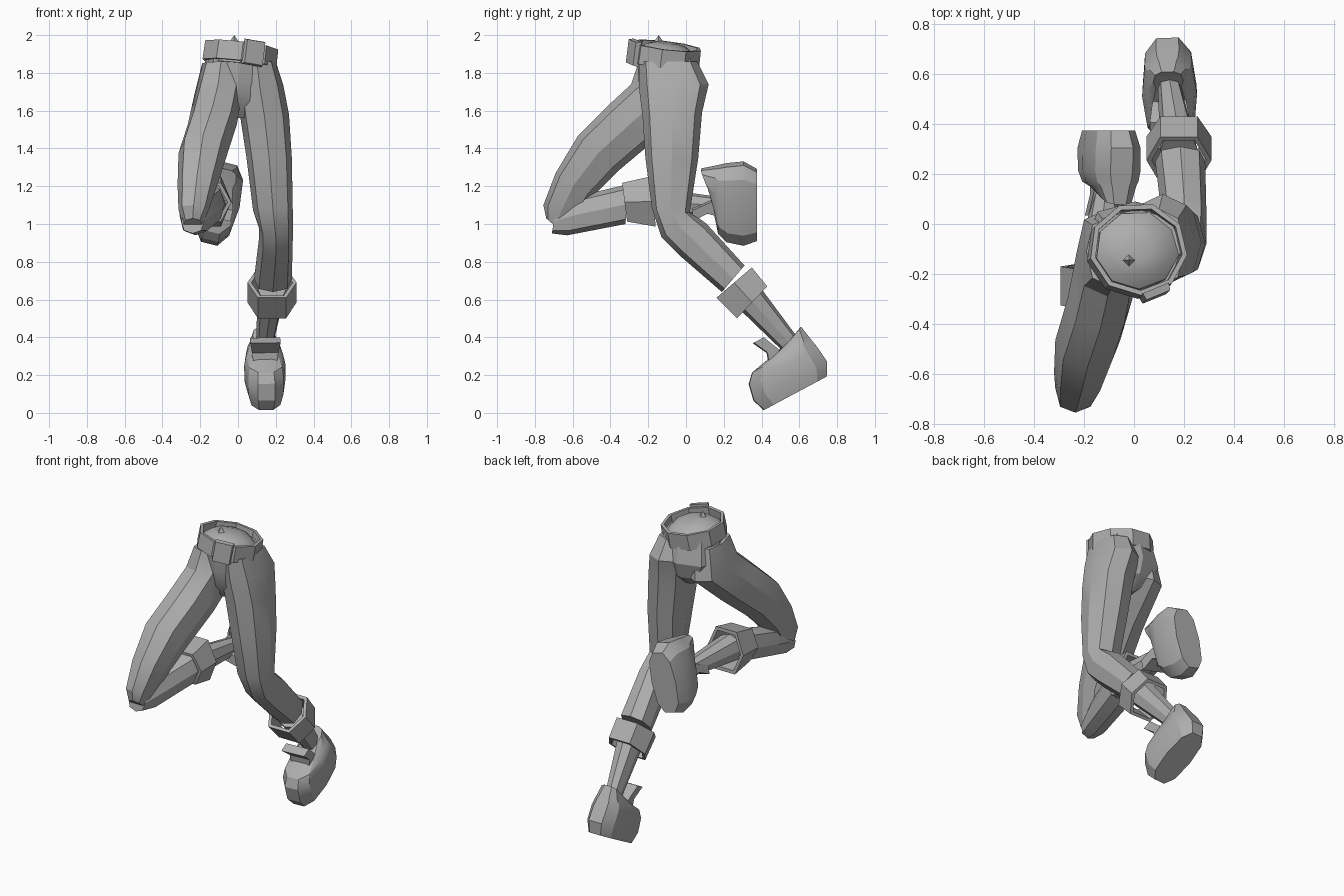
import bpy, bmesh, math
from mathutils import Vector, Matrix, Euler

if "Cube" in bpy.data.objects:
    bpy.data.objects.remove(bpy.data.objects["Cube"])

GREY = (0.42, 0.42, 0.42, 1)
mat = bpy.data.materials.new("plain grey")
mat.use_nodes = True
mat.diffuse_color = GREY
mat.node_tree.nodes["Principled BSDF"].inputs["Base Color"].default_value = GREY


def finish(name, bm, matrix=None, smooth=28):
    if matrix:
        bm.transform(matrix)
    bmesh.ops.recalc_face_normals(bm, faces=bm.faces)
    mesh = bpy.data.meshes.new(name)
    bm.to_mesh(mesh)
    bm.free()
    mesh.materials.append(mat)
    obj = bpy.data.objects.new(name, mesh)
    bpy.context.collection.objects.link(obj)
    bpy.ops.object.select_all(action='DESELECT')
    obj.select_set(True)
    bpy.context.view_layer.objects.active = obj
    bpy.ops.object.shade_smooth_by_angle(angle=math.radians(smooth))
    return obj


def skin(rings, closed=False):
    """Bridge rings of points; cap the ends, or join last to first."""
    bm = bmesh.new()
    loops = [[bm.verts.new(p) for p in ring] for ring in rings]
    n = len(loops[0])
    pairs = list(zip(loops, loops[1:])) + ([(loops[-1], loops[0])] if closed else [])
    for a, b in pairs:
        for i in range(n):
            j = (i + 1) % n
            bm.faces.new((a[i], a[j], b[j], b[i]))
    if not closed:
        bm.faces.new(loops[0])
        bm.faces.new(loops[-1])
    return bm


def rounded(t, power=0.8):
    c, s = math.cos(t), math.sin(t)
    return math.copysign(abs(c) ** power, c), math.copysign(abs(s) ** power, s)


def section(x, half, front, back, sides=8):
    """Ring spanning front to back in the side plane, half wide in x."""
    f, b = Vector((x, *front)), Vector((x, *back))
    mid, arm = (f + b) / 2, (b - f) / 2
    ring = []
    for i in range(sides):
        c, s = rounded(math.tau * i / sides)
        ring.append(mid + Vector((half * c, 0, 0)) + arm * s)
    return ring


def limb(name, rows):
    return finish(name, skin([section(*r) for r in rows]))


def cuff(name, x, half, start, end):
    """Turned-up trouser band with a lip at both ends."""
    def inset(pair, k):
        f, b = Vector(pair[0]), Vector(pair[1])
        return f.lerp(b, k), b.lerp(f, k)
    rows = [(x, half, *start), (x, half, *end),
            (x, half * .84, *inset(end, .08)), (x, half * .84, *inset(start, .08))]
    finish(name, skin([section(*r, sides=6) for r in rows], closed=True), smooth=20)


# Hips
limb("hips", [
    (.01, .18, (-.26, 1.89), (.06, 1.88)),
    (.005, .2, (-.25, 1.75), (.09, 1.74)),
    (.005, .14, (-.23, 1.65), (.06, 1.64)),
    (.005, .04, (-.17, 1.56), (-.02, 1.57))])

# Standing (left) leg
limb("left_trouser_leg", [
    (.1, .1, (-.25, 1.86), (.06, 1.86)),
    (.115, .125, (-.25, 1.73), (.12, 1.74)),
    (.14, .13, (-.23, 1.57), (.085, 1.59)),
    (.165, .12, (-.215, 1.35), (.065, 1.35)),
    (.185, .105, (-.18, 1.08), (.02, 1.06)),
    (.2, .09, (-.13, .93), (.07, 1.03)),
    (.2, .09, (-.03, .83), (.11, 1.0)),
    (.185, .1, (.19, .64), (.31, .78))])
limb("left_ankle", [
    (.18, .075, (.23, .6), (.36, .71)),
    (.14, .045, (.52, .32), (.59, .4))])
cuff("left_cuff", .18, .13, ((.15, .6), (.36, .78)), ((.26, .49), (.44, .68)))

# Bent (right) leg
limb("right_thigh", [
    (-.09, .1, (-.25, 1.86), (.03, 1.84)),
    (-.105, .125, (-.29, 1.74), (.06, 1.64)),
    (-.135, .13, (-.42, 1.62), (-.17, 1.44)),
    (-.185, .13, (-.57, 1.47), (-.36, 1.28)),
    (-.215, .105, (-.69, 1.27), (-.5, 1.14)),
    (-.235, .08, (-.755, 1.1), (-.56, 1.05)),
    (-.24, .05, (-.74, 1.03), (-.65, .95))])
limb("right_shin", [
    (-.24, .06, (-.71, .95), (-.69, 1.08)),
    (-.225, .085, (-.63, .94), (-.56, 1.15)),
    (-.17, .1, (-.32, 1.0), (-.31, 1.21))])
limb("right_ankle", [
    (-.155, .08, (-.23, 1.03), (-.23, 1.2)),
    (-.105, .045, (.2, 1.06), (.2, 1.14))])
cuff("right_cuff", -.165, .13, ((-.31, 1.0), (-.34, 1.23)), ((-.16, .97), (-.18, 1.27)))


# Shoes: stacked outlines (height, heel, toe, half width), origin at the heel
def shoe(side, origin, forward, up):
    f = Vector(forward).normalized()
    u = Vector(up)
    u = (u - f * u.dot(f)).normalized()
    s = u.cross(f)
    m = Matrix((s, f, u)).transposed().to_4x4()
    m.translation = origin
    rings = []
    for h, heel, toe, half in [(0, 0, .39, .09), (.07, -.04, .415, .108),
                               (.16, -.03, .395, .11), (.205, -.02, .35, .1),
                               (.225, -.015, .25, .085), (.275, 0, .11, .06)]:
        mid, arm = (heel + toe) / 2, (toe - heel) / 2
        ring = []
        for i in range(10):
            c, d = rounded(math.tau * i / 10, .75)
            ring.append((half * c, mid + arm * d, h))
        rings.append(ring)
    # The collar rises toward the heel
    rings[-1] = [(x, y, z + (.055 - y) * .4) for x, y, z in rings[-1]]
    finish(side + "_shoe", skin(rings), m)
    # Tongue flap
    tongue = []
    for h, y0, y1, half in [(.19, .15, .25, .06), (.26, .17, .225, .07), (.34, .205, .265, .08)]:
        tongue.append([(-half, y0, h), (half, y0, h), (half, y1, h), (-half, y1, h)])
    finish(side + "_shoe_tongue", skin(tongue), m, 15)


shoe("left", (.135, .75, .195), (.04, -.88, -.47), (0, -.47, .88))
shoe("right", (-.055, .375, 1.29), (-.24, 0, -.97), (0, -1, 0))

# Belt, waist and buckle share the tilted, turned waist frame
waist = Matrix.Translation((.012, -.105, 1.895)) @ Euler(
    (math.radians(-7), math.radians(7), 0)).to_matrix().to_4x4()
turn = math.radians(22)


def hoop(rx, ry, z, sides=9):
    return [(rx * math.cos(turn - math.pi / 2 + math.tau * (i + .5) / sides),
             ry * math.sin(turn - math.pi / 2 + math.tau * (i + .5) / sides), z)
            for i in range(sides)]


finish("belt", skin([hoop(.2, .19, -.05), hoop(.198, .188, .05),
                     hoop(.178, .168, .05), hoop(.178, .168, -.05)], closed=True), waist, 20)
finish("waist_top", skin([hoop(.17, .16, -.06), hoop(.168, .158, .01),
                          hoop(.12, .11, .05), hoop(.05, .05, .066)]), waist)

bm = bmesh.new()
bmesh.ops.create_cube(bm, size=1)
bmesh.ops.scale(bm, verts=bm.verts, vec=(.115, .03, .135))
for v in bm.verts:
    if v.co.y < 0:
        v.co.x *= .9
        v.co.z *= .92
finish("buckle", bm, waist @ Matrix.Rotation(turn, 4, 'Z') @ Matrix.Translation((0, -.188, 0)), 15)

# Small peak in the middle of the waist
bm = bmesh.new()
bmesh.ops.create_cone(bm, cap_ends=True, segments=4, radius1=.035, radius2=0, depth=.05)
finish("waist_peak", bm, Matrix.Translation((-.02, -.145, 1.975)), 15)
